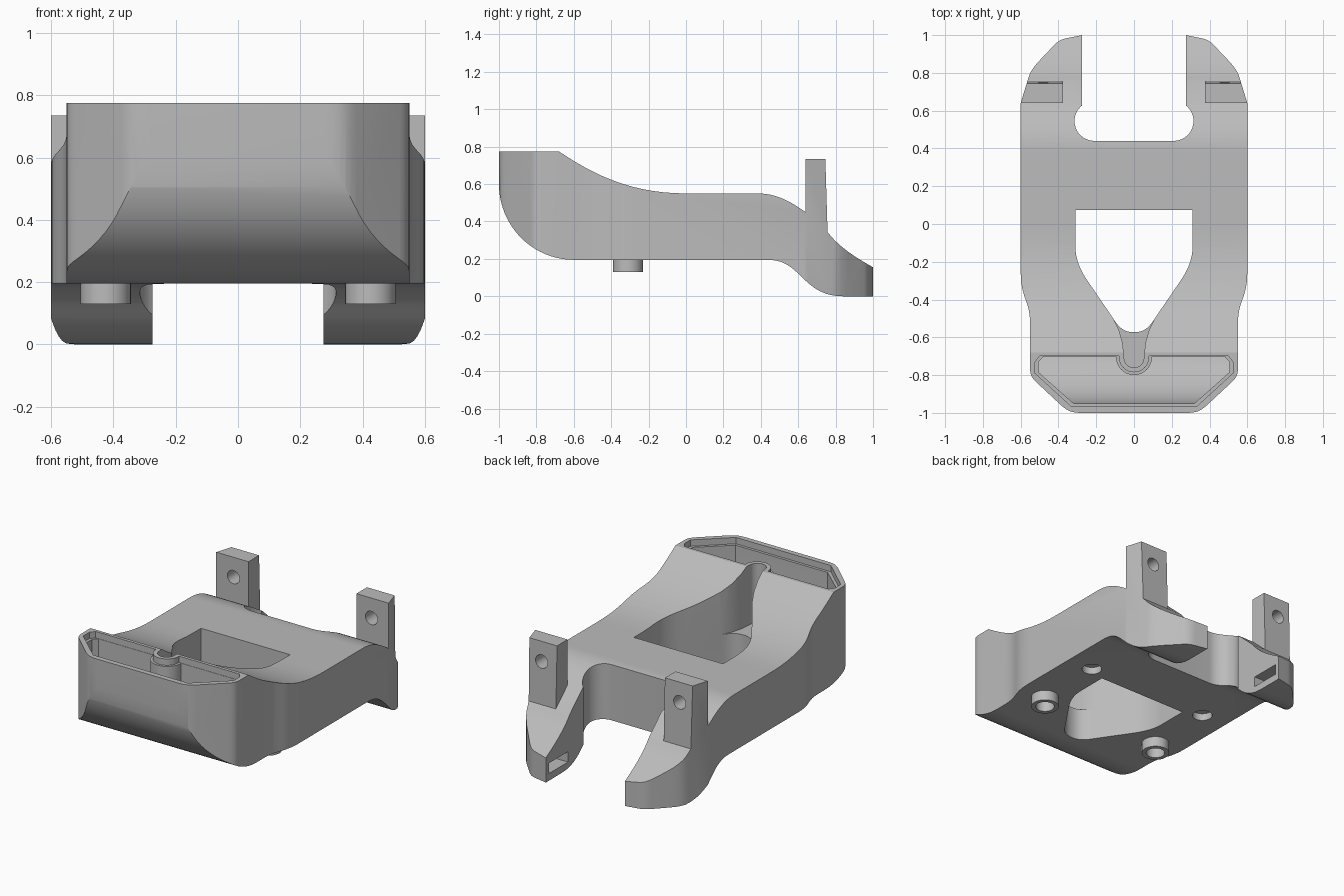
import bpy, bmesh
from math import cos, sin, radians
from mathutils import Vector
from mathutils.geometry import interpolate_bezier

cube = bpy.data.objects.get("Cube")
if cube:
    bpy.data.objects.remove(cube, do_unlink=True)

grey = bpy.data.materials.new("mid grey")
grey.use_nodes = True
colour = (0.5, 0.5, 0.5, 1)
grey.diffuse_color = colour
grey.node_tree.nodes["Principled BSDF"].inputs["Base Color"].default_value = colour


def bez(a, b, c, d, n=14):
    pts = interpolate_bezier(*[Vector((p[0], p[1], 0)) for p in (a, b, c, d)], n)
    return [(p.x, p.y) for p in pts]


def arc(cx, cy, rx, ry, start, end, n=16):
    angles = [radians(start + (end - start) * i / n) for i in range(n + 1)]
    return [(cx + rx * cos(a), cy + ry * sin(a)) for a in angles]


def mirrored(half):
    return half + [(-x, y) for x, y in reversed(half) if abs(x) > 0.0001]


def prism(name, pts, axis, lo, hi):
    """Extrude a closed 2D outline along the x, y or z axis."""
    place = {"x": lambda a, b, h: (h, a, b),
             "y": lambda a, b, h: (a, h, b),
             "z": lambda a, b, h: (a, b, h)}[axis]
    bm = bmesh.new()
    base = bm.faces.new([bm.verts.new(place(a, b, lo)) for a, b in pts])
    side = bmesh.ops.extrude_face_region(bm, geom=[base])
    new = [v for v in side["geom"] if isinstance(v, bmesh.types.BMVert)]
    bmesh.ops.translate(bm, verts=new, vec=place(0, 0, hi - lo))
    if base.is_valid and len(base.link_loops if hasattr(base, "link_loops") else []) == 0:
        open_edges = [e for e in bm.edges if e.is_boundary]
        if open_edges:
            bmesh.ops.holes_fill(bm, edges=open_edges)
    bmesh.ops.recalc_face_normals(bm, faces=bm.faces)
    mesh = bpy.data.meshes.new(name)
    bm.to_mesh(mesh)
    bm.free()
    mesh.materials.append(grey)
    obj = bpy.data.objects.new(name, mesh)
    bpy.context.collection.objects.link(obj)
    return obj


def disc(name, x, y, r, axis, lo, hi):
    return prism(name, arc(x, y, r, r, 0, 360, 32)[:-1], axis, lo, hi)


def combine(obj, tool, operation):
    mod = obj.modifiers.new("combine", "BOOLEAN")
    mod.operation, mod.solver, mod.object = operation, "EXACT", tool
    bpy.context.view_layer.objects.active = obj
    with bpy.context.temp_override(object=obj, active_object=obj):
        bpy.ops.object.modifier_apply(modifier=mod.name)
    bpy.data.objects.remove(tool, do_unlink=True)


# Side profile of the body
side = [(0.44, 0.195)]
side += bez((0.44, 0.195), (0.62, 0.195), (0.62, 0), (0.84, 0))[1:]
side += [(1.0, 0)]
side += bez((1.0, 0.155), (0.92, 0.2), (0.82, 0.26), (0.76, 0.34))
side += bez((0.64, 0.45), (0.54, 0.52), (0.47, 0.55), (0.38, 0.55))
side += bez((0, 0.55), (-0.28, 0.55), (-0.48, 0.64), (-0.68, 0.775))
side += [(-1.0, 0.775)]
side += arc(-0.6, 0.6, 0.4, 0.405, 180, 270, 20)
body = prism("body", side, "x", -0.7, 0.7)

# Upright posts on the rear prongs
post = [(0.64, 0.25), (0.757, 0.25), (0.757, 0.34), (0.745, 0.735), (0.64, 0.735)]
for s in (-1, 1):
    lo, hi = sorted((s * 0.375, s * 0.7))
    combine(body, prism("post", post, "x", lo, hi), "UNION")

# Plan outline with tapered nose, prongs and rear slot
plan = bez((0.28, -1), (0.33, -1), (0.35, -0.99), (0.38, -0.965), 6)
plan += bez((0.52, -0.835), (0.54, -0.815), (0.55, -0.8), (0.55, -0.77), 6)
plan += bez((0.55, -0.53), (0.55, -0.4), (0.6, -0.4), (0.6, -0.25))
plan += [(0.6, 0.64), (0.56, 0.77)]
plan += bez((0.56, 0.77), (0.55, 0.81), (0.53, 0.83), (0.51, 0.855), 6)[1:]
plan += bez((0.42, 0.95), (0.4, 0.97), (0.38, 0.98), (0.35, 0.985), 6)
plan += [(0.275, 1.0)]
plan += arc(0.21, 0.545, 0.105, 0.105, 52, -90)
combine(body, prism("plan", mirrored(plan), "z", -0.1, 1), "INTERSECT")

# Central window
window = [(0.31, 0.075)]
window += bez((0.31, -0.12), (0.31, -0.19), (0.28, -0.25), (0.25, -0.295), 10)
window += bez((0.11, -0.5), (0.08, -0.55), (0.05, -0.573), (0, -0.573), 10)
combine(body, prism("window", mirrored(window), "z", -0.1, 1), "DIFFERENCE")

# Nose tray: hollow with curved floor, then a shallow lid step
inner = [(0.32, -0.95), (0.505, -0.785), (0.505, -0.73), (0.48, -0.702)]
tray = prism("tray", mirrored(inner), "z", 0.1, 0.9)
floor = [(-0.5, 0.9), (-0.95, 0.9)] + arc(-0.6, 0.6, 0.35, 0.35, 180, 270)
floor += [(-0.5, 0.25)]
combine(tray, prism("floor", floor, "x", -0.8, 0.8), "INTERSECT")
combine(tray, disc("boss", 0, -0.705, 0.095, "z", 0, 1), "DIFFERENCE")
combine(body, tray, "DIFFERENCE")
outer = [(0.33, -0.967), (0.523, -0.79), (0.523, -0.73), (0.5, -0.7)]
step = prism("step", mirrored(outer), "z", 0.735, 0.9)
combine(step, disc("boss", 0, -0.705, 0.08, "z", 0, 1), "DIFFERENCE")
combine(body, step, "DIFFERENCE")

# Cable channel from the window into the nose
channel = [(0.11, -0.5), (0.08, -0.56), (0.06, -0.63)]
channel += arc(0, -0.71, 0.052, 0.05, 0, -90, 10)
combine(body, prism("channel", mirrored(channel), "z", 0.4, 0.9), "DIFFERENCE")

for s in (-1, 1):
    # Hollow feet and shallow round recesses underneath
    combine(body, disc("foot", s * 0.425, -0.31, 0.081, "z", 0.13, 0.22), "UNION")
    combine(body, disc("foot_hole", s * 0.425, -0.31, 0.055, "z", 0.1, 0.225), "DIFFERENCE")
    combine(body, disc("recess", s * 0.425, 0.12, 0.058, "z", 0.1, 0.24), "DIFFERENCE")
    # Pin holes through the posts
    combine(body, disc("pin_hole", s * 0.48, 0.61, 0.042, "y", 0.6, 0.8), "DIFFERENCE")
    # Slots in the inner faces of the prongs
    lo, hi = sorted((s * 0.2, s * 0.37))
    slot = [(0.78, 0.045), (0.97, 0.045), (0.97, 0.11), (0.78, 0.11)]
    combine(body, prism("slot", slot, "x", lo, hi), "DIFFERENCE")

# Smooth the curves, keep the edges crisp
bpy.ops.object.select_all(action="DESELECT")
body.select_set(True)
bpy.context.view_layer.objects.active = body
bpy.ops.object.shade_smooth_by_angle(angle=radians(25))
